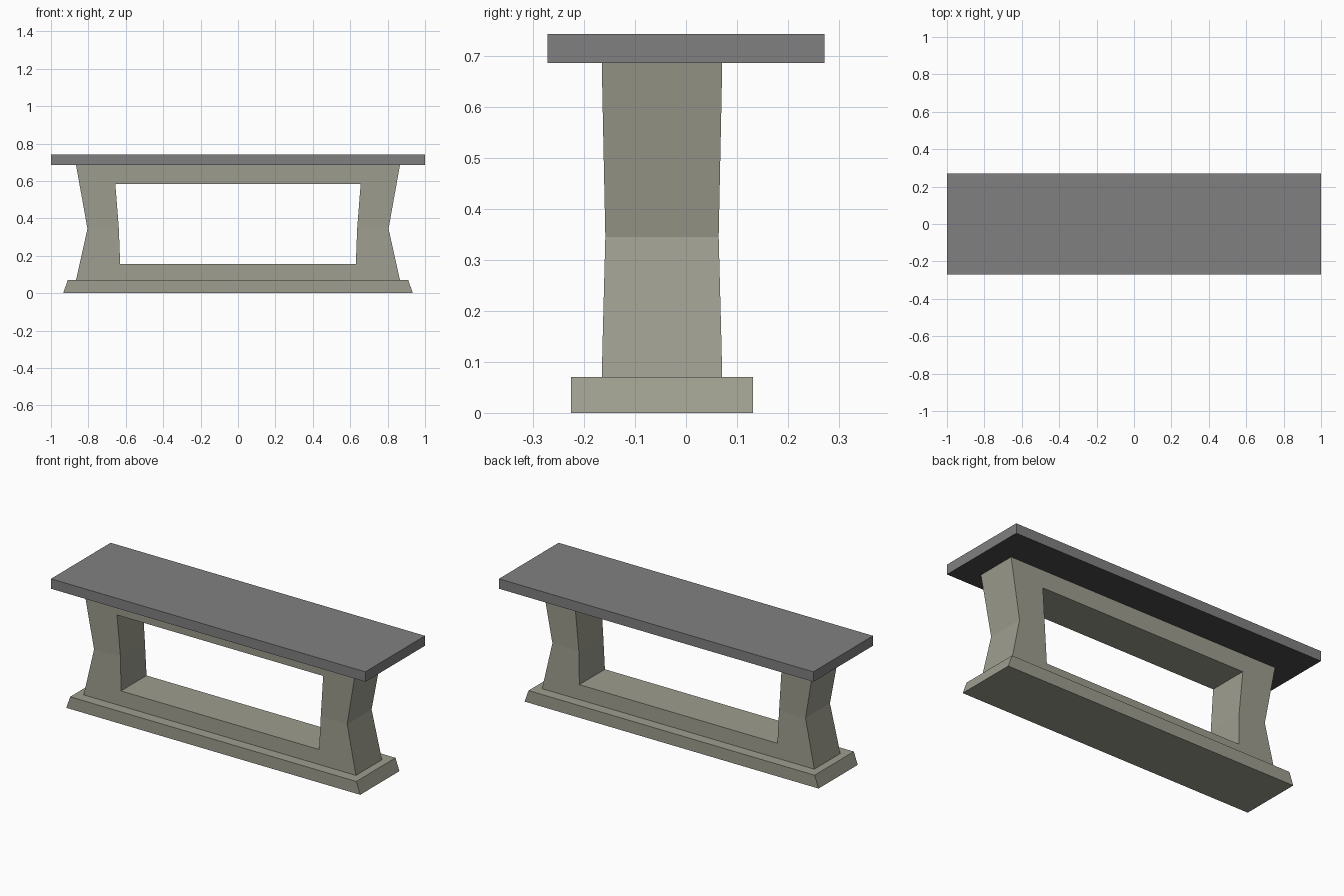
import bpy, bmesh

if "Cube" in bpy.data.objects:
    bpy.data.objects.remove(bpy.data.objects["Cube"])


def material(name, r, g, b):
    m = bpy.data.materials.new(name)
    m.diffuse_color = (r, g, b, 1)
    m.use_nodes = True
    m.node_tree.nodes["Principled BSDF"].inputs["Base Color"].default_value = m.diffuse_color
    return m


stone = material("warm stone", 0.34, 0.34, 0.275)
slab_grey = material("slab grey", 0.216, 0.216, 0.216)
dark_grey = material("dark underside grey", 0.07, 0.07, 0.07)


def finish(name, bm, *mats):
    bmesh.ops.recalc_face_normals(bm, faces=bm.faces)
    me = bpy.data.meshes.new(name)
    bm.to_mesh(me)
    bm.free()
    for m in mats:
        me.materials.append(m)
    ob = bpy.data.objects.new(name, me)
    bpy.context.collection.objects.link(ob)
    return ob


def block(name, x_low, x_high, y0, y1, z0, z1, *mats):
    """Box whose ends may slope between bottom and top."""
    bm = bmesh.new()
    bmesh.ops.create_cube(bm, size=1)
    for v in bm.verts:
        x = x_high if v.co.z > 0 else x_low
        v.co = (x if v.co.x > 0 else -x, y1 if v.co.y > 0 else y0,
                z1 if v.co.z > 0 else z0)
    return finish(name, bm, *mats)


# Plinth with sloping ends, and the seat slab with a dark underside
block("plinth", 0.935, 0.91, -0.225, 0.131, 0.0, 0.07, stone)
seat = block("seat_slab", 1.0, 1.0, -0.271, 0.271, 0.685, 0.742, slab_grey, dark_grey)
for p in seat.data.polygons:
    p.material_index = 1 if p.normal.z < -0.5 else 0

# Waisted support frame: rows of (z, outer x, inner x, half depth)
rows = [(0.07, 0.866, 0.630, 0.118), (0.155, 0.847, 0.630, 0.116),
        (0.345, 0.805, 0.637, 0.111), (0.585, 0.848, 0.656, 0.116),
        (0.685, 0.866, 0.656, 0.118)]
mid_y = -0.047
bm = bmesh.new()
grid = {}
for r, (z, xo, xi, d) in enumerate(rows):
    for c, x in enumerate((-xo, -xi, xi, xo)):
        for s in (0, 1):
            grid[r, c, s] = bm.verts.new((x, mid_y + (d if s else -d), z))

# The centre cells of the two middle rows are the opening
cells = {(r, c) for r in range(4) for c in range(3)} - {(1, 1), (2, 1)}
for r, c in cells:
    ring = [(r, c), (r, c + 1), (r + 1, c + 1), (r + 1, c)]
    for s in (0, 1):
        bm.faces.new([grid[a + (s,)] for a in ring])
    neighbours = [(r - 1, c), (r, c + 1), (r + 1, c), (r, c - 1)]
    for i, n in enumerate(neighbours):
        if n not in cells:
            a, b = ring[i], ring[(i + 1) % 4]
            bm.faces.new([grid[a + (0,)], grid[b + (0,)], grid[b + (1,)], grid[a + (1,)]])
finish("support_frame", bm, stone)
